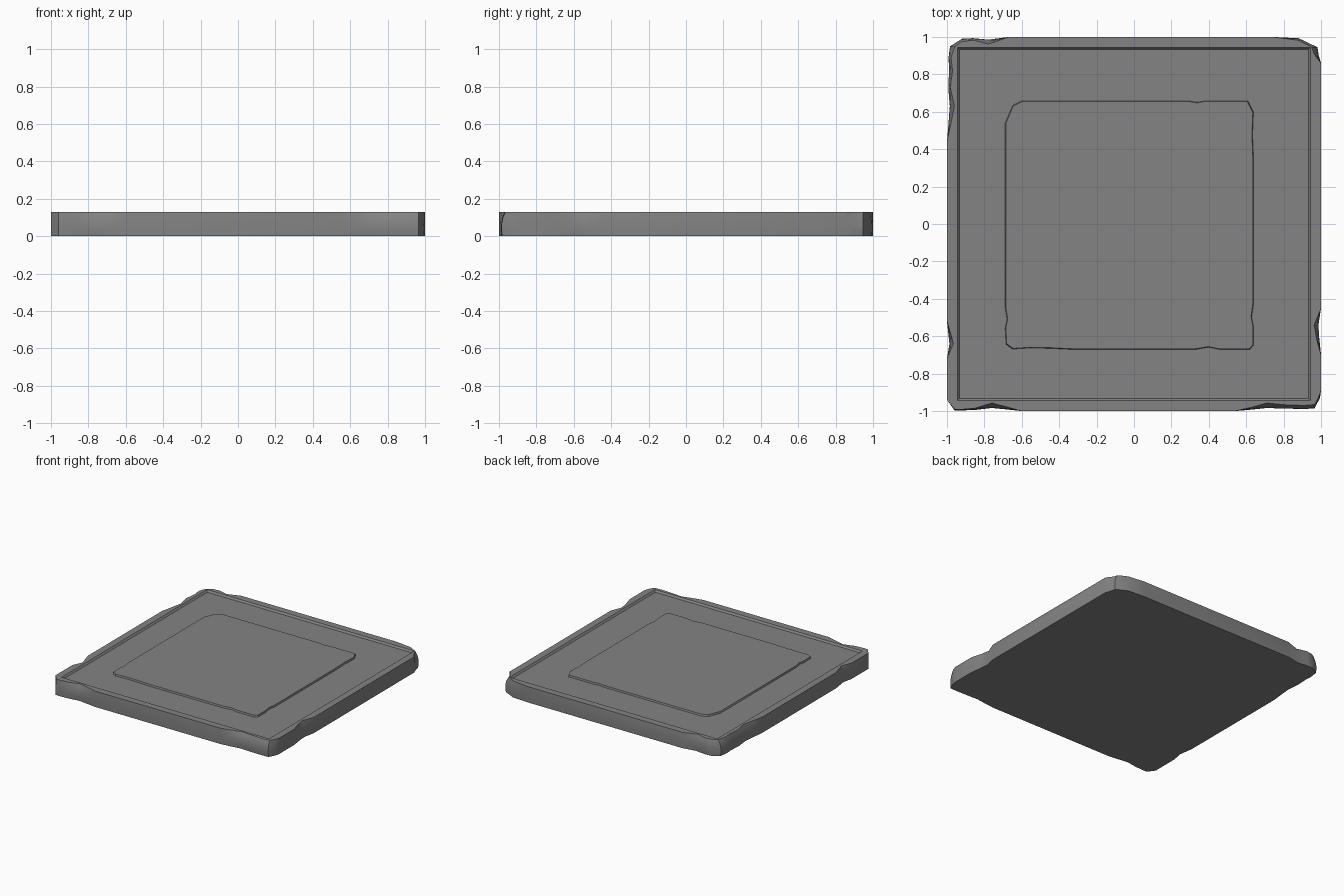
import bpy, bmesh, math

if "Cube" in bpy.data.objects:
    bpy.data.objects.remove(bpy.data.objects["Cube"])

TOP = 0.13      # rim height
FLOOR = 0.115   # sunken band height

stone = bpy.data.materials.new("grey stone")
stone.diffuse_color = (0.23, 0.23, 0.23, 1)
stone.use_nodes = True
stone.node_tree.nodes["Principled BSDF"].inputs["Base Color"].default_value = stone.diffuse_color


def ring(bm, pts, z):
    return [bm.verts.new((x, y, z)) for x, y in pts]


def bridge(bm, a, b):
    n = len(a)
    for i in range(n):
        j = (i + 1) % n
        bm.faces.new((a[i], a[j], b[j], b[i]))


def loop_edges(bm, vs):
    out = []
    for i, v in enumerate(vs):
        w = vs[(i + 1) % len(vs)]
        out.append(bm.edges.get((v, w)) or bm.edges.new((v, w)))
    return out


def square(h):
    return [(-h, -h), (h, -h), (h, h), (-h, h)]


def push_out(pts, k):
    """Move chipped points back toward the full square by fraction k."""
    res = []
    for x, y in pts:
        if abs(x) > abs(y):
            x += (math.copysign(1, x) - x) * k
        else:
            y += (math.copysign(1, y) - y) * k
        res.append((x, y))
    return res


def finish(bm, name):
    bmesh.ops.recalc_face_normals(bm, faces=bm.faces[:])
    me = bpy.data.meshes.new(name)
    bm.to_mesh(me)
    bm.free()
    ob = bpy.data.objects.new(name, me)
    bpy.context.collection.objects.link(ob)
    me.materials.append(stone)
    bpy.ops.object.select_all(action='DESELECT')
    ob.select_set(True)
    bpy.context.view_layer.objects.active = ob
    bpy.ops.object.shade_smooth_by_angle(angle=math.radians(30))
    return ob


# Chipped upper outline of the slab, counter-clockwise from the front left
outline = [
    (-0.96, -0.99), (-0.93, -0.992), (-0.85, -0.985), (-0.76, -0.957), (-0.69, -0.975), (-0.60, -1),
    (0.54, -1), (0.63, -0.98), (0.71, -0.957), (0.80, -0.966), (0.91, -0.97), (0.965, -0.965),
    (0.985, -0.93), (1, -0.89), (1, -0.70), (0.975, -0.61), (0.963, -0.54), (1, -0.45),
    (1, 0.86), (0.965, 0.905), (0.95, 0.945), (0.88, 0.982), (0.74, 1),
    (-0.67, 1), (-0.78, 0.962), (-0.86, 0.983), (-0.92, 0.975), (-0.957, 0.95),
    (-0.978, 0.89), (-0.97, 0.82), (-0.982, 0.73), (-0.96, 0.63), (-0.98, 0.53), (-1, 0.44),
    (-1, -0.52), (-0.965, -0.64), (-1, -0.72), (-1, -0.94),
]

# Slab with chipped sides, raised rim and sunken band
bm = bmesh.new()
levels = [(0, 0.5), (0.03, 0.62), (0.065, 0.6), (0.10, 0.4), (TOP, 0)]
rings = [ring(bm, push_out(outline, k), z) for z, k in levels]
for a, b in zip(rings, rings[1:]):
    bridge(bm, a, b)
bm.faces.new(rings[0])
rim_in = ring(bm, square(0.943), TOP)
floor = ring(bm, square(0.932), FLOOR)
bmesh.ops.triangle_fill(bm, use_beauty=True,
                        edges=loop_edges(bm, rings[-1]) + loop_edges(bm, rim_in))
bridge(bm, rim_in, floor)
bm.faces.new(floor)
finish(bm, "stone_slab")

# Raised centre panel with worn edges
panel = [
    (-0.685, -0.645), (-0.65, -0.67), (-0.56, -0.664), (-0.45, -0.666), (-0.33, -0.672),
    (0.33, -0.672), (0.40, -0.66), (0.46, -0.672), (0.62, -0.672), (0.64, -0.65),
    (0.64, -0.55), (0.63, -0.50), (0.64, -0.43), (0.64, 0.36), (0.635, 0.48), (0.64, 0.60),
    (0.61, 0.66), (0.38, 0.66), (0.34, 0.652), (0.29, 0.66), (-0.60, 0.66), (-0.65, 0.635),
    (-0.69, 0.54), (-0.69, -0.45), (-0.68, -0.51), (-0.69, -0.56),
]


def shrink(pts, s):
    return [(-0.025 + (x + 0.025) * s, -0.006 + (y + 0.006) * s) for x, y in pts]


bm = bmesh.new()
low = ring(bm, panel, FLOOR - 0.005)
high = ring(bm, shrink(panel, 0.993), TOP - 0.001)
bridge(bm, low, high)
bm.faces.new(high)
finish(bm, "centre_panel")
